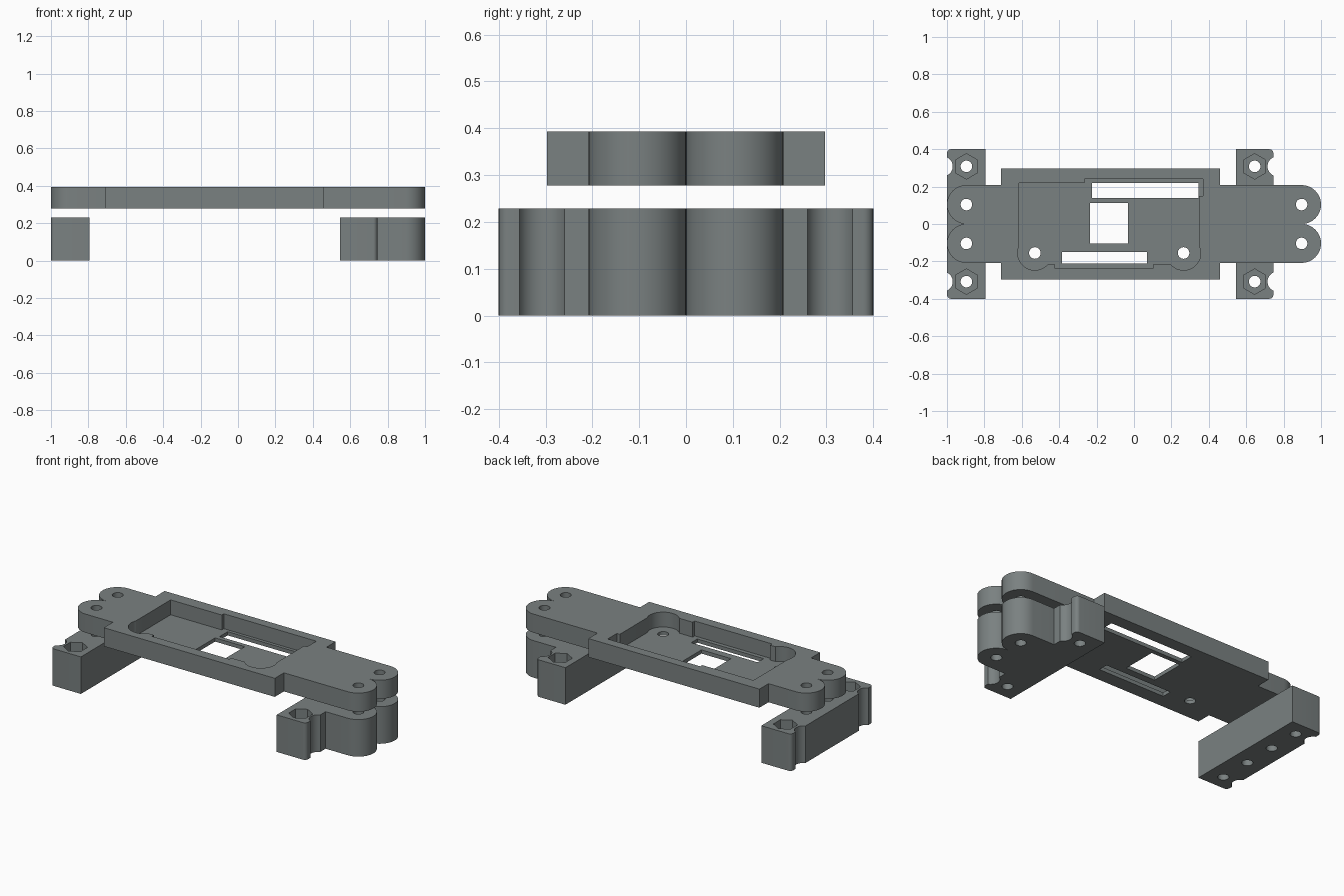
import bpy, bmesh, math

if "Cube" in bpy.data.objects:
    bpy.data.objects.remove(bpy.data.objects["Cube"])

steel = bpy.data.materials.new("slate grey")
steel.diffuse_color = (0.195, 0.22, 0.22, 1)
steel.use_nodes = True
steel.node_tree.nodes["Principled BSDF"].inputs["Base Color"].default_value = steel.diffuse_color

EAR_X, EAR_Y, EAR_R = 0.896, 0.104, 0.104
HOLE_R = 0.031


def arc(cx, cy, r, a0, a1, n=20):
    """Points on an arc, angles in degrees."""
    return [(cx + r * math.cos(math.radians(a0 + (a1 - a0) * i / n)),
             cy + r * math.sin(math.radians(a0 + (a1 - a0) * i / n))) for i in range(n + 1)]


def prism(name, pts, z0, z1):
    """Extrude a closed outline from z0 to z1."""
    clean = []
    for p in pts:
        if not clean or math.dist(p, clean[-1]) > 1e-4:
            clean.append(p)
    bm = bmesh.new()
    base = bm.faces.new([bm.verts.new((x, y, z0)) for x, y in clean])
    ext = bmesh.ops.extrude_face_region(bm, geom=[base])
    for v in ext["geom"]:
        if isinstance(v, bmesh.types.BMVert):
            v.co.z = z1
    bmesh.ops.recalc_face_normals(bm, faces=bm.faces)
    me = bpy.data.meshes.new(name)
    bm.to_mesh(me)
    bm.free()
    me.materials.append(steel)
    ob = bpy.data.objects.new(name, me)
    bpy.context.collection.objects.link(ob)
    return ob


def box(x0, x1, y0, y1):
    return [(x0, y0), (x1, y0), (x1, y1), (x0, y1)]


def circle(x, y, r=HOLE_R, n=28, start=0):
    return arc(x, y, r, start, start + 360, n)[:-1]


def cut(ob, cutters):
    """Subtract (outline, z0, z1) prisms, then smooth the curved walls."""
    for pts, z0, z1 in cutters:
        c = prism("cutter", pts, z0, z1)
        c.hide_render = True
        m = ob.modifiers.new("cut", 'BOOLEAN')
        m.operation, m.solver, m.object = 'DIFFERENCE', 'EXACT', c
        bpy.context.view_layer.update()
        dg = bpy.context.evaluated_depsgraph_get()
        me = bpy.data.meshes.new_from_object(ob.evaluated_get(dg))
        ob.modifiers.clear()
        ob.data = me
        bpy.data.objects.remove(c)
    bpy.ops.object.select_all(action='DESELECT')
    bpy.context.view_layer.objects.active = ob
    ob.select_set(True)
    bpy.ops.object.shade_smooth_by_angle(angle=math.radians(30))


# Twin rounded ears on the +x end, bottom to top
ears = arc(EAR_X, -EAR_Y, EAR_R, -90, 90) + arc(EAR_X, EAR_Y, EAR_R, -90, 90)
ears_left = [(-x, -y) for x, y in ears]

# Mounting plate with wide middle and eared ends
Z0, FLOOR, Z1 = 0.278, 0.301, 0.393
outline = ([(0.46, -0.297), (0.46, -0.208)] + ears + [(0.46, 0.208), (0.46, 0.297),
           (-0.71, 0.297), (-0.71, 0.208)] + ears_left + [(-0.71, -0.208), (-0.71, -0.297)])
plate = prism("mounting_plate", outline, Z0, Z1)

# Recess with round screw corners, then openings through its floor
recess = ([(-0.615, 0.22), (-0.615, -0.12)] + arc(-0.53, -0.155, 0.092, 158, 319)
          + [(-0.425, -0.215), (-0.425, -0.235), (0.105, -0.235), (0.105, -0.215)]
          + arc(0.265, -0.155, 0.092, 221, 372)
          + [(0.348, -0.12), (0.348, 0.15), (0.368, 0.15), (0.368, 0.24),
             (-0.265, 0.24), (-0.265, 0.22)])
cuts = [(recess, FLOOR, 0.5)]
for b in (box(-0.225, 0.345, 0.14, 0.22), box(-0.235, -0.032, -0.105, 0.112),
          box(-0.385, 0.07, -0.21, -0.15)):
    cuts.append((b, 0.2, 0.5))
for x, y in ((-0.53, -0.155), (0.265, -0.155)):
    cuts.append((circle(x, y), 0.2, 0.5))
ear_holes = [(circle(sx * EAR_X, sy * EAR_Y), -0.1, 0.5) for sx in (-1, 1) for sy in (-1, 1)]
cut(plate, cuts + ear_holes)


# Clamp blocks below the plate
TOP = 0.229


def notched_side(x):
    """Lower half of a +x side: rounded corner and shallow round notch."""
    return (arc(x - 0.022, -0.378, 0.022, -90, 0, 6) + [(x, -0.356)]
            + arc(x + 0.022, -0.308, 0.053, 245, 115, 12)[1:-1] + [(x, -0.26)])


def mirror_y(pts):
    return [(x, -y) for x, y in reversed(pts)]


def block_cuts(x):
    """Bolt holes and hexagonal nut pockets near both ends."""
    out = []
    for y in (-0.308, 0.308):
        out.append((circle(x, y), -0.1, 0.5))
        out.append((circle(x, y, 0.068, 6, 90), 0.13, 0.5))
    return out


# Right block with ears
low = notched_side(0.745) + [(0.745, -0.208)]
right = prism("right_clamp_block",
              [(0.545, -0.4)] + low + ears + mirror_y(low) + [(0.545, 0.4)], 0, TOP)
cut(right, block_cuts(0.645) + ear_holes[2:])

# Left block, notched on its outer side
low = notched_side(1.0)
side = [(0.795, -0.4)] + low + mirror_y(low) + [(0.795, 0.4)]
left = prism("left_clamp_block", [(-x, y) for x, y in side], 0, TOP)
cut(left, block_cuts(-EAR_X) + ear_holes[:2])
